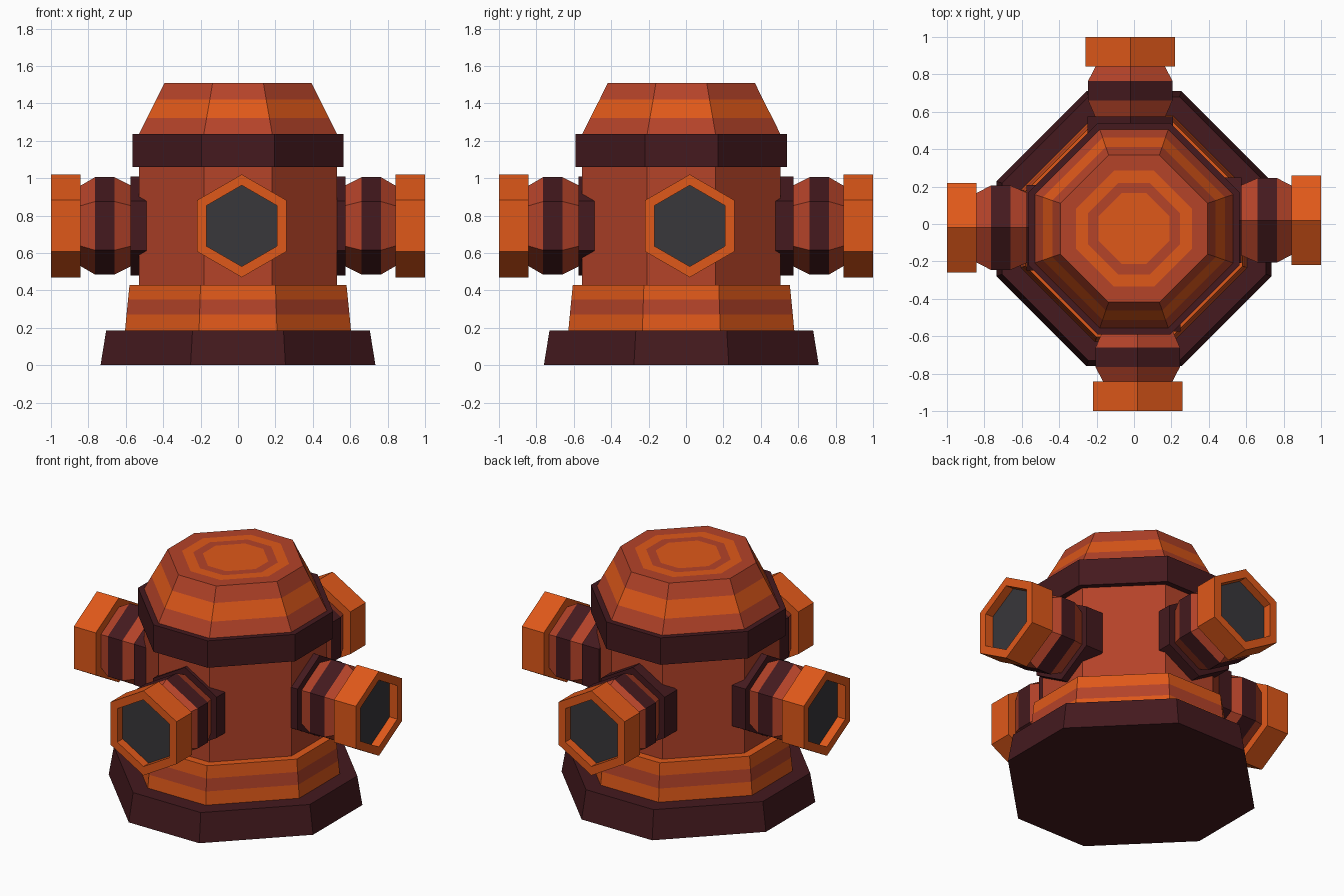
import bpy, bmesh, math
from mathutils import Matrix

if "Cube" in bpy.data.objects:
    bpy.data.objects.remove(bpy.data.objects["Cube"])


def material(name, rgb):
    m = bpy.data.materials.new(name)
    m.diffuse_color = (*rgb, 1)
    m.use_nodes = True
    m.node_tree.nodes["Principled BSDF"].inputs["Base Color"].default_value = m.diffuse_color
    return m


MATS = {
    "O": material("orange", (0.74, 0.098, 0.01)),
    "B": material("brick", (0.46, 0.056, 0.022)),
    "D": material("dark_maroon", (0.058, 0.01, 0.013)),
    "G": material("charcoal", (0.04, 0.038, 0.043)),
}

# Unit cross-sections: octagon with shorter straight sides, and pointed-up hexagon
T = 0.345
OCTAGON = [(1, -T), (1, T), (T, 1), (-T, 1), (-1, T), (-1, -T), (-T, -1), (T, -1)]
HEXAGON = [(math.cos(math.radians(30 + 60 * i)), math.sin(math.radians(30 + 60 * i)))
           for i in range(6)]


def loft(name, section, profile, colours, matrix):
    """Stack scaled sections (radius, height); colours = first cap, bands, last cap."""
    keys = sorted(set(colours))
    bm = bmesh.new()
    rings = [[bm.verts.new((x * r, y * r, z)) for x, y in section] for r, z in profile]
    n = len(section)

    def face(verts, key):
        bm.faces.new(verts).material_index = keys.index(key)

    face(rings[0][::-1], colours[0])
    for a, b, key in zip(rings, rings[1:], colours[1:]):
        for i in range(n):
            j = (i + 1) % n
            face((a[i], a[j], b[j], b[i]), key)
    face(rings[-1], colours[-1])
    bm.transform(matrix)
    bmesh.ops.recalc_face_normals(bm, faces=bm.faces)
    mesh = bpy.data.meshes.new(name)
    bm.to_mesh(mesh)
    bm.free()
    for k in keys:
        mesh.materials.append(MATS[k])
    ob = bpy.data.objects.new(name, mesh)
    bpy.context.collection.objects.link(ob)
    return ob


# Octagonal body, stacked from the ground up
BODY = Matrix.Translation((0, -0.025, 0))
loft("foot", OCTAGON, [(0.735, 0), (0.705, 0.185)], "DDD", BODY)
loft("skirt", OCTAGON, [(0.604, 0.185), (0.596, 0.27), (0.588, 0.35), (0.58, 0.43)],
     "OOBOO", BODY)
loft("barrel", OCTAGON, [(0.53, 0.43), (0.53, 1.06)], "BBB", BODY)
loft("collar", OCTAGON, [(0.565, 1.06), (0.565, 1.235)], "DDD", BODY)
loft("dome", OCTAGON,
     [(0.53, 1.235), (0.487, 1.322), (0.437, 1.42), (0.393, 1.51),
      (0.31, 1.51), (0.245, 1.51), (0.19, 1.51)],
     "BBOBBOBO", BODY)

# Four hexagonal outlets, repeated by quarter turns
for k, side in enumerate(("front", "right", "back", "left")):
    M = (Matrix.Rotation(math.radians(90 * k), 4, "Z")
         @ Matrix.Translation((0.02, 0, 0.745))
         @ Matrix.Rotation(math.radians(90), 4, "X"))
    loft(side + "_flange", HEXAGON, [(0.265, 0.45), (0.265, 0.575)], "DDD", M)
    loft(side + "_neck", HEXAGON,
         [(0.215, 0.57), (0.26, 0.66), (0.26, 0.765), (0.215, 0.842)], "BBDBB", M)
    loft(side + "_outlet", HEXAGON,
         [(0.275, 0.842), (0.275, 1.0), (0.217, 1.0), (0.217, 0.945)], "OOOOG", M)
